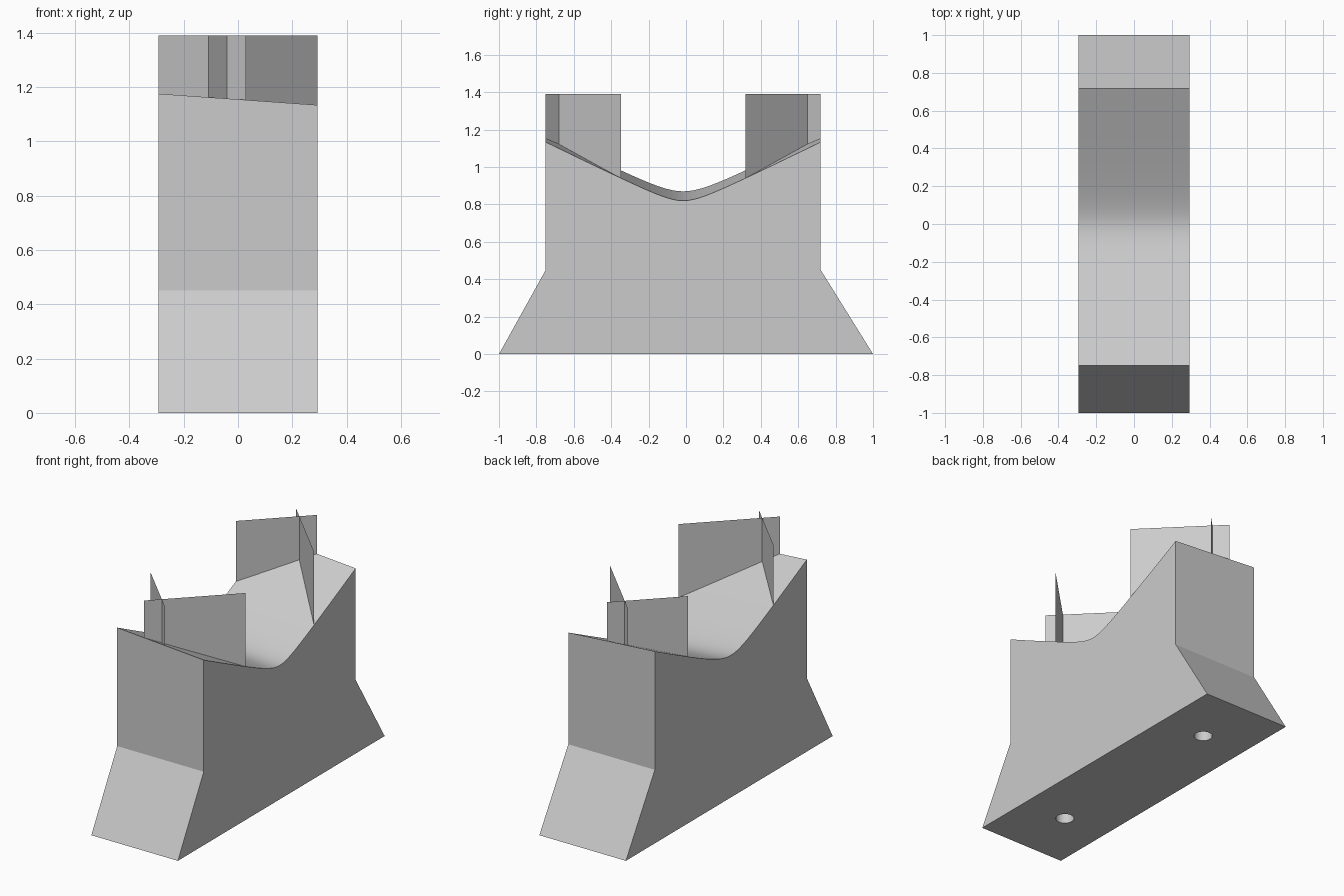
import bpy, bmesh, math

if "Cube" in bpy.data.objects:
    bpy.data.objects.remove(bpy.data.objects["Cube"])

HX = 0.293                 # half width
YF, YB = -0.75, 0.72       # front and back walls
YC = (YF + YB) / 2         # centre line of the saddle
FIN_TOP = 1.39


def saddle_z(x, y):
    """Height of the tilted saddle: a rounded V blended across the width."""
    d = y - YC
    near = 0.77 + math.hypot(0.49 * d, 0.05)     # at x = +HX
    far = 0.804 + math.hypot(0.497 * d, 0.066)   # at x = -HX
    t = (x + HX) / (2 * HX)
    return far + (near - far) * t


def make_object(name, bm):
    bmesh.ops.recalc_face_normals(bm, faces=bm.faces)
    mesh = bpy.data.meshes.new(name)
    bm.to_mesh(mesh)
    bm.free()
    obj = bpy.data.objects.new(name, mesh)
    bpy.context.collection.objects.link(obj)
    return obj


# Body: side profile with flared foot, lofted across the width
N = 48
bm = bmesh.new()
rings = []
for x in (-HX, HX):
    pts = [(YF, 0.45), (-1, 0), (1, 0), (YB, 0.45)]
    for i in range(N + 1):
        y = YB + (YF - YB) * i / N
        pts.append((y, saddle_z(x, y)))
    ring = [bm.verts.new((x, y, z)) for y, z in pts]
    bm.faces.new(ring)
    rings.append(ring)
a, b = rings
for i in range(len(a)):
    j = (i + 1) % len(a)
    bm.faces.new((a[i], a[j], b[j], b[i]))
body = make_object("saddle_block", bm)

# Two blind bolt holes in the underside
bm = bmesh.new()
for y in (-0.615, 0.615):
    ret = bmesh.ops.create_cone(bm, cap_ends=True, segments=32,
                                radius1=0.052, radius2=0.052, depth=0.5)
    bmesh.ops.translate(bm, verts=ret["verts"], vec=(0, y, 0))
cutter = make_object("hole_cutter", bm)
cutter.hide_render = True
mod = body.modifiers.new("holes", "BOOLEAN")
mod.operation = "DIFFERENCE"
mod.solver = "EXACT"
mod.object = cutter
bpy.context.view_layer.objects.active = body
body.select_set(True)
bpy.ops.object.modifier_apply(modifier=mod.name)
bpy.data.objects.remove(cutter)
bpy.ops.object.shade_smooth_by_angle(angle=math.radians(25))


# Crossed thin upright fins standing on the saddle at each end
def fin(name, p, q, steps=12):
    bm = bmesh.new()
    cols = []
    for i in range(steps + 1):
        t = i / steps
        x, y = p[0] + (q[0] - p[0]) * t, p[1] + (q[1] - p[1]) * t
        cols.append((bm.verts.new((x, y, saddle_z(x, y))),
                     bm.verts.new((x, y, FIN_TOP))))
    for (a0, a1), (b0, b1) in zip(cols, cols[1:]):
        bm.faces.new((a0, b0, b1, a1))
    make_object(name, bm)


for label, wall, s in (("front", YF, 1), ("back", YB, -1)):
    fin(label + "_left_fin", (-HX, wall + s * 0.323), (0.03, wall))
    fin(label + "_right_fin", (HX, wall + s * 0.403), (-0.11, wall))
